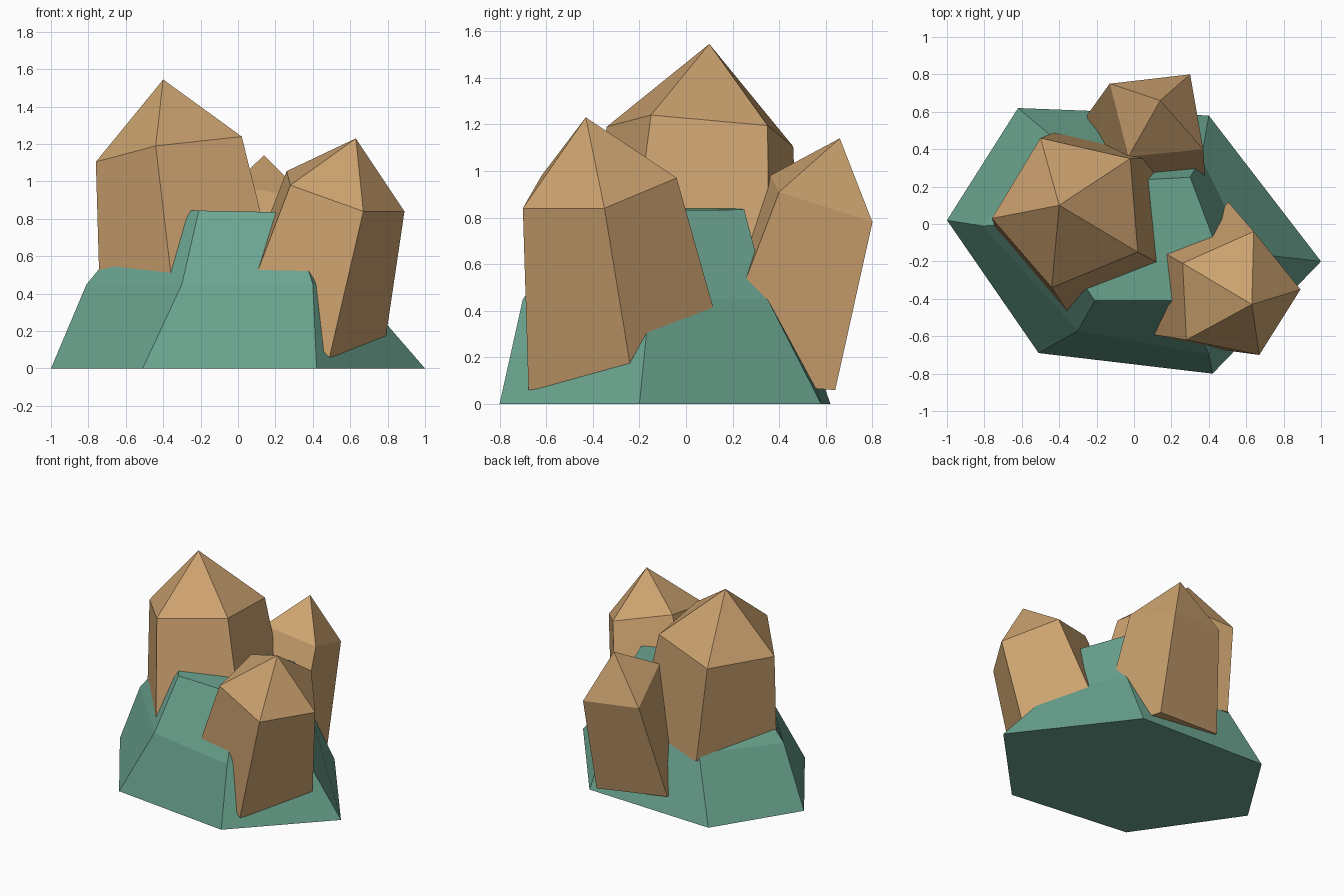
import bpy, bmesh

if "Cube" in bpy.data.objects:
    bpy.data.objects.remove(bpy.data.objects["Cube"])


def material(name, rgb):
    m = bpy.data.materials.new(name)
    m.diffuse_color = (*rgb, 1)
    m.use_nodes = True
    m.node_tree.nodes["Principled BSDF"].inputs["Base Color"].default_value = m.diffuse_color
    return m


green = material("rock_green", (0.145, 0.37, 0.275))
tan = material("crystal_tan", (0.60, 0.36, 0.16))


def loft(name, rings, mat, apex=None):
    """Join rings of points from bottom to top, close with a cap or an apex."""
    bm = bmesh.new()
    rings = [[bm.verts.new(p) for p in ring] for ring in rings]
    n = len(rings[0])
    for low, high in zip(rings, rings[1:]):
        for i in range(n):
            j = (i + 1) % n
            bm.faces.new((low[i], low[j], high[j], high[i]))
    bm.faces.new(rings[0][::-1])
    if apex:
        tip = bm.verts.new(apex)
        for i in range(n):
            bm.faces.new((rings[-1][i], rings[-1][(i + 1) % n], tip))
    else:
        bm.faces.new(rings[-1])
    bmesh.ops.recalc_face_normals(bm, faces=bm.faces)
    mesh = bpy.data.meshes.new(name)
    bm.to_mesh(mesh)
    bm.free()
    mesh.materials.append(mat)
    obj = bpy.data.objects.new(name, mesh)
    bpy.context.collection.objects.link(obj)
    return obj


def crystal(name, apex, shoulder, centre, lean, flare, feet):
    """Leaning prism that widens downward from its shoulder, with a pointed tip."""
    bottom = []
    for (x, y, z), foot in zip(shoulder, feet):
        drop = z - foot
        bottom.append((x + drop * (lean[0] + flare * (x - centre[0])),
                       y + drop * (lean[1] + flare * (y - centre[1])), foot))
    return loft(name, [bottom, shoulder], tan, apex)


# Six-sided rock base: ground, middle and top rings
ground = [(-1, .02), (-.51, -.69), (.42, -.80), (1, -.20), (.40, .58), (-.62, .62)]
middle = [(-.81, -.01), (-.30, -.57), (.40, -.70), (.61, -.155), (.36, .35), (-.43, .46)]
top = [(-.48, 0), (-.21, -.41), (.28, -.41), (.44, -.12), (.30, .25), (-.25, .22)]
loft("rock_base", [[(x, y, 0) for x, y in ground],
                   [(x, y, .45) for x, y in middle],
                   [(x, y, .84 - .02 * x) for x, y in top]], green)

# Tall left crystal
crystal("large_crystal", (-.40, .10, 1.545),
        [(-.76, .03, 1.105), (-.44, -.34, 1.19), (.02, -.15, 1.24),
         (-.02, .35, 1.195), (-.50, .46, 1.105)],
        (-.40, .10), (.13, -.06), .28, [.40] * 5)

# Front right crystal
crystal("front_crystal", (.63, -.43, 1.23),
        [(.26, -.21, 1.055), (.28, -.62, .98), (.67, -.70, .84),
         (.89, -.35, .84), (.64, -.04, .97)],
        (.57, -.40), (-.27, .145), .38, [.35, .40, .06, .12, .25])

# Back four-sided crystal
crystal("back_crystal", (.14, .66, 1.14),
        [(-.03, .36, .98), (.37, .40, .91), (.30, .80, .78), (-.13, .75, .82)],
        (.13, .58), (-.07, -.31), .40, [.16, .10, .06, .12])
